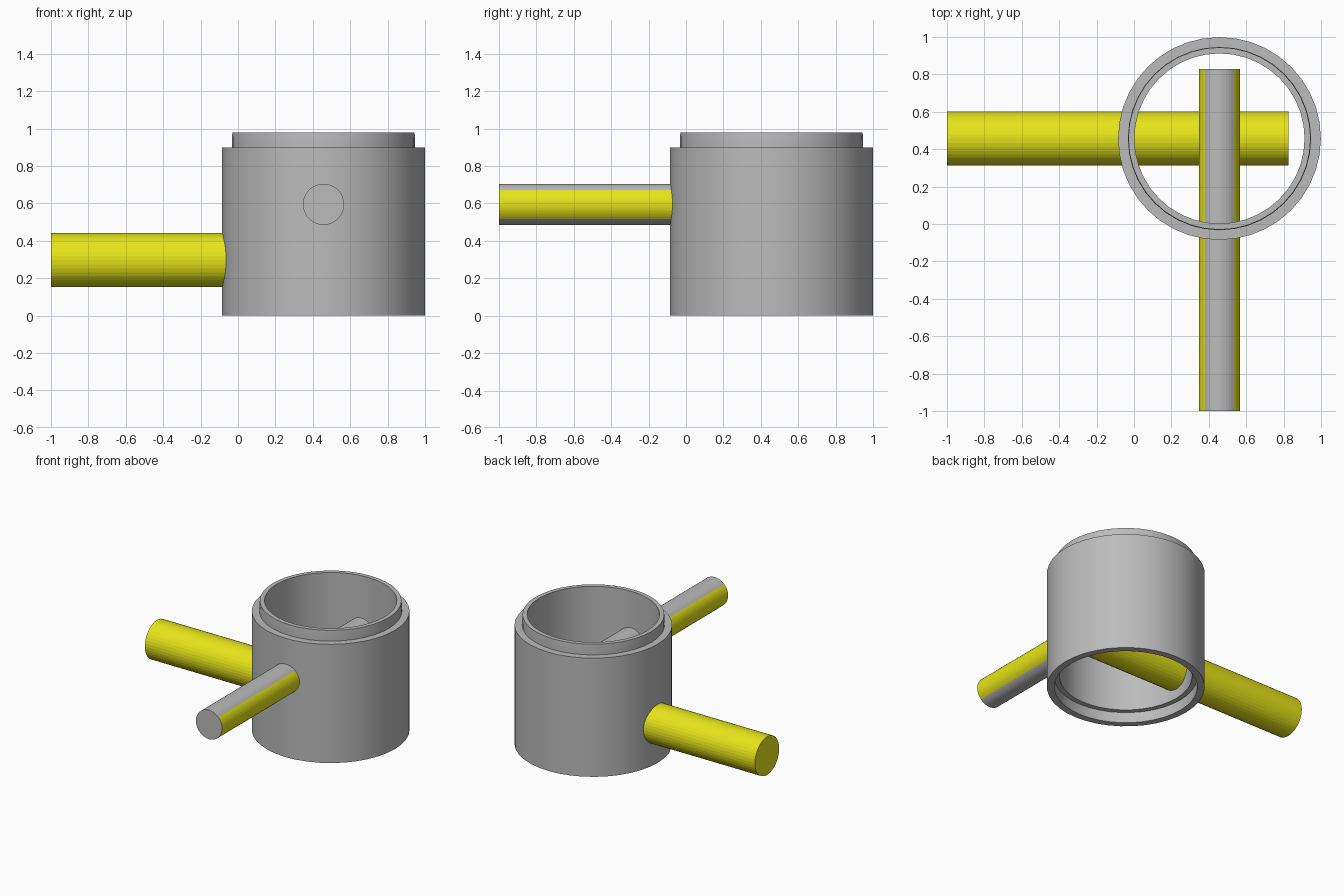
import bpy, bmesh, math
from mathutils import Vector

cube = bpy.data.objects.get("Cube")
if cube:
    bpy.data.objects.remove(cube, do_unlink=True)

CENTRE = 0.457


def material(name, colour):
    m = bpy.data.materials.new(name)
    m.use_nodes = True
    m.diffuse_color = (*colour, 1)
    m.node_tree.nodes["Principled BSDF"].inputs["Base Color"].default_value = (*colour, 1)
    return m


grey = material("grey", (0.5, 0.5, 0.5))
yellow = material("yellow", (0.8, 0.78, 0.01))


def finish(name, bm, mats, smooth=False):
    bmesh.ops.recalc_face_normals(bm, faces=bm.faces)
    mesh = bpy.data.meshes.new(name)
    bm.to_mesh(mesh)
    bm.free()
    for m in mats:
        mesh.materials.append(m)
    ob = bpy.data.objects.new(name, mesh)
    bpy.context.collection.objects.link(ob)
    if smooth:
        bpy.ops.object.select_all(action='DESELECT')
        ob.select_set(True)
        bpy.context.view_layer.objects.active = ob
        bpy.ops.object.shade_smooth_by_angle(angle=math.radians(30))
    return ob


def ring(name, profile, sides):
    """Revolve a closed (radius, height) profile around the vertical axis."""
    bm = bmesh.new()
    loops = []
    for i in range(sides):
        a = math.tau * i / sides
        loops.append([bm.verts.new((CENTRE + r * math.cos(a), CENTRE + r * math.sin(a), z))
                      for r, z in profile])
    n = len(profile)
    for i in range(sides):
        p, q = loops[i], loops[(i + 1) % sides]
        for j in range(n):
            k = (j + 1) % n
            bm.faces.new((p[j], q[j], q[k], p[k]))
    return finish(name, bm, [grey], smooth=True)


def rod(name, start, end, radius, mats, sides=40):
    """Flat-sided capped cylinder between two points."""
    start, end = Vector(start), Vector(end)
    axis = end - start
    bm = bmesh.new()
    bmesh.ops.create_cone(bm, cap_ends=True, segments=sides, radius1=radius,
                          radius2=radius, depth=axis.length)
    turn = axis.to_track_quat('Z', 'Y').to_matrix().to_4x4()
    bm.transform(turn)
    bmesh.ops.translate(bm, verts=bm.verts, vec=(start + end) / 2)
    bm.normal_update()
    # Second colour on the upper and lower strips and on the front cap
    if len(mats) > 1:
        for f in bm.faces:
            if abs(f.normal.z) > 0.65 or f.normal.y < -0.9:
                f.material_index = 1
    return finish(name, bm, mats)


# Open body: raised lip on top, matching recess inside the bottom
ring("body", [(0.542, 0), (0.542, 0.9), (0.49, 0.9), (0.49, 0.935), (0.487, 0.98),
              (0.455, 0.98), (0.455, 0.08), (0.492, 0.08), (0.492, 0)], 40)

# Crossing rods
rod("lower_rod", (-1, CENTRE, 0.297), (0.825, CENTRE, 0.297), 0.145, [yellow])
rod("upper_rod", (CENTRE, -1, 0.595), (CENTRE, 0.83, 0.595), 0.11, [yellow, grey])
